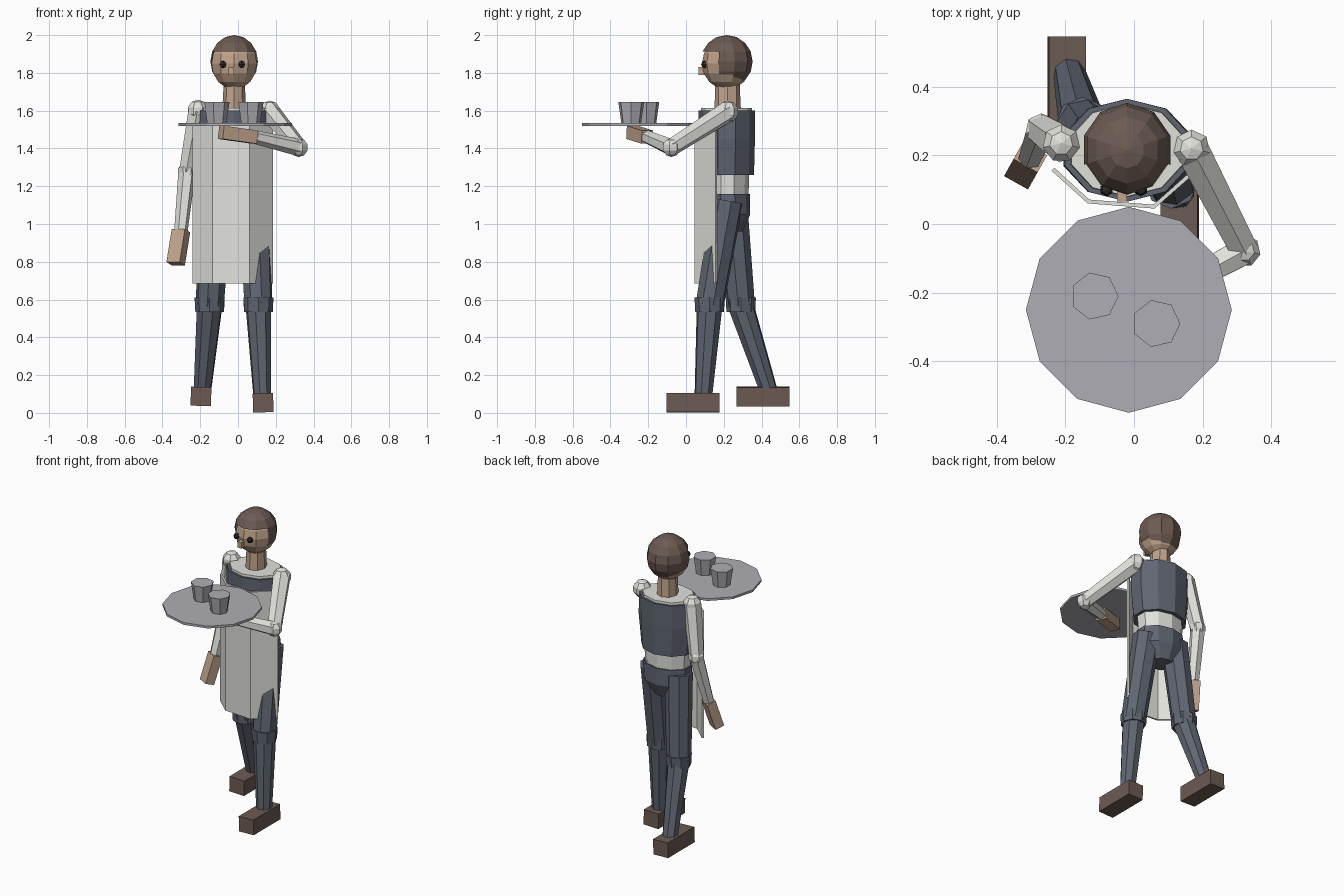
import bpy, bmesh
from math import sin, cos, pi, radians
from mathutils import Vector, Matrix

if "Cube" in bpy.data.objects:
    bpy.data.objects.remove(bpy.data.objects["Cube"])


def material(name, rgb):
    m = bpy.data.materials.new(name)
    m.diffuse_color = (*rgb, 1)
    m.use_nodes = True
    m.node_tree.nodes["Principled BSDF"].inputs["Base Color"].default_value = m.diffuse_color
    return m


CLOTH = material("blue_cloth", (0.115, 0.13, 0.165))
WHITE = material("white_cloth", (0.75, 0.75, 0.71))
SKIN = material("skin", (0.53, 0.37, 0.26))
BROWN = material("brown", (0.15, 0.105, 0.085))
METAL = material("metal", (0.42, 0.42, 0.46))
DARK = material("dark", (0.03, 0.025, 0.025))


def finish(name, bm, mat):
    bmesh.ops.recalc_face_normals(bm, faces=bm.faces)
    me = bpy.data.meshes.new(name)
    bm.to_mesh(me)
    bm.free()
    ob = bpy.data.objects.new(name, me)
    bpy.context.collection.objects.link(ob)
    me.materials.append(mat)
    return ob


def loft(name, rings, n, mat, rot=0.0):
    """Capped stack of ellipses: each ring is (x, y, z, rx, ry)."""
    bm = bmesh.new()
    loops = [[bm.verts.new((x + rx * cos(rot + 2 * pi * i / n),
                            y + ry * sin(rot + 2 * pi * i / n), z)) for i in range(n)]
             for x, y, z, rx, ry in rings]
    for a, b in zip(loops, loops[1:]):
        for i in range(n):
            j = (i + 1) % n
            bm.faces.new((a[i], a[j], b[j], b[i]))
    bm.faces.new(loops[0])
    bm.faces.new(loops[-1])
    return finish(name, bm, mat)


def aim(p, q):
    p, q = Vector(p), Vector(q)
    d = q - p
    return Matrix.Translation((p + q) / 2) @ d.to_track_quat('Z', 'Y').to_matrix().to_4x4(), d.length


def limb(name, p, q, r1, r2, mat, n=6):
    m, length = aim(p, q)
    bm = bmesh.new()
    bmesh.ops.create_cone(bm, cap_ends=True, segments=n, radius1=r1, radius2=r2,
                          depth=length, matrix=m)
    return finish(name, bm, mat)


def ball(name, c, r, mat, u=7, v=5, scale=(1, 1, 1)):
    bm = bmesh.new()
    bmesh.ops.create_uvsphere(bm, u_segments=u, v_segments=v, radius=r,
                              matrix=Matrix.Translation(c) @ Matrix.Diagonal((*scale, 1)))
    return finish(name, bm, mat)


def box(name, m, size, mat):
    bm = bmesh.new()
    bmesh.ops.create_cube(bm, size=1, matrix=m @ Matrix.Diagonal((*size, 1)))
    return finish(name, bm, mat)


# Head, neck and face
HX, HY, HZ = -0.02, 0.215, 1.86
ball("head", (HX, HY, HZ - 0.01), 0.13, SKIN, 10, 8, (0.97, 1, 1.06))
hair = ball("hair", (HX, HY, HZ), 0.138, BROWN, 10, 8, (0.96, 1, 1.015))
bm = bmesh.new()
bm.from_mesh(hair.data)
gone = []
for f in bm.faces:
    c = f.calc_center_median() - Vector((HX, HY, HZ))
    if c.z < -0.09 or (c.y < -0.03 and c.z < 0.04):
        gone.append(f)
bmesh.ops.delete(bm, geom=gone, context='FACES')
bm.to_mesh(hair.data)
bm.free()
for side, x in (("left", -0.08), ("right", 0.02)):
    ball(side + "_eye", (x, 0.1, 1.845), 0.02, DARK, 6, 4)
box("nose", Matrix.Translation((-0.035, 0.09, 1.81)), (0.03, 0.05, 0.04), SKIN)
loft("neck", [(HX, 0.22, 1.57, 0.065, 0.07), (HX, 0.22, 1.76, 0.055, 0.065)], 8, SKIN)

# Shirt, waistcoat and hips
loft("shirt", [(-0.02, 0.22, 1.12, 0.15, 0.11), (-0.02, 0.22, 1.28, 0.155, 0.115),
               (-0.02, 0.215, 1.56, 0.18, 0.138), (-0.02, 0.215, 1.615, 0.17, 0.135)],
     10, WHITE, pi / 2)
loft("waistcoat", [(-0.02, 0.215, 1.26, 0.175, 0.145), (-0.02, 0.215, 1.45, 0.195, 0.15),
                   (-0.02, 0.215, 1.6, 0.19, 0.15)], 10, CLOTH, pi / 2)
loft("hips", [(-0.02, 0.23, 0.96, 0.08, 0.07), (-0.02, 0.23, 1.05, 0.165, 0.11),
              (-0.02, 0.22, 1.16, 0.16, 0.12)], 10, CLOTH, pi / 2)

# Apron: bent sheet with a little thickness
bm = bmesh.new()
section = [(-0.24, 0.155), (-0.135, 0.06), (0.06, 0.045), (0.185, 0.155)]
low, high = ([bm.verts.new((x, y, z)) for x, y in section] for z in (0.685, 1.53))
for i in range(3):
    bm.faces.new((low[i], low[i + 1], high[i + 1], high[i]))
apron = finish("apron", bm, WHITE)
mod = apron.modifiers.new("thickness", 'SOLIDIFY')
mod.thickness = 0.012

# Legs and shoes in mid stride: hip, knee, ankle, shoe centre, roll
LEGS = {
    "right": ((0.085, 0.22, 1.12), (0.108, 0.125, 0.57), (0.128, 0.092, 0.09),
              (0.133, 0.037, 0.053), -2),
    "left": ((-0.115, 0.24, 1.12), (-0.15, 0.29, 0.57), (-0.188, 0.437, 0.12),
             (-0.196, 0.407, 0.087), 2),
}
for side, (hip, knee, ankle, shoe, roll) in LEGS.items():
    limb(side + "_thigh", hip, knee, 0.085, 0.076, CLOTH, 8)
    limb(side + "_shin", knee, ankle, 0.07, 0.048, CLOTH, 8)
    k = Vector(knee)
    limb(side + "_knee", k - Vector((0, 0, 0.035)), k + Vector((0, 0, 0.04)),
         0.076, 0.08, CLOTH, 8)
    box(side + "_shoe", Matrix.Translation(shoe) @ Matrix.Rotation(radians(roll), 4, 'Y'),
        (0.108, 0.28, 0.1), BROWN)

# Arms: shoulder, elbow, wrist, hand tip, hand size
ARMS = {
    "right": ((0.168, 0.22, 1.595), (0.322, -0.078, 1.405), (0.09, -0.205, 1.46),
              (-0.09, -0.285, 1.485), (0.065, 0.07)),
    "left": ((-0.212, 0.235, 1.6), (-0.27, 0.275, 1.28), (-0.302, 0.195, 0.965),
             (-0.33, 0.145, 0.79), (0.08, 0.06)),
}
for side, (shoulder, elbow, wrist, tip, (w, t)) in ARMS.items():
    ball(side + "_shoulder", shoulder, 0.058, WHITE)
    ball(side + "_elbow", elbow, 0.05, WHITE)
    limb(side + "_upper_arm", shoulder, elbow, 0.056, 0.046, WHITE)
    limb(side + "_forearm", elbow, wrist, 0.046, 0.036, WHITE)
    m, length = aim(wrist, tip)
    box(side + "_hand", m, (w, t, length), SKIN)

# Tray with two cups
loft("tray", [(-0.015, -0.25, 1.52, 0.3, 0.3), (-0.015, -0.25, 1.535, 0.3, 0.3)], 12, METAL)
for i, (x, y) in enumerate(((-0.115, -0.21), (0.065, -0.29))):
    loft(f"cup_{i + 1}", [(x, y, 1.53, 0.053, 0.053), (x, y, 1.645, 0.07, 0.07)], 7, METAL)
